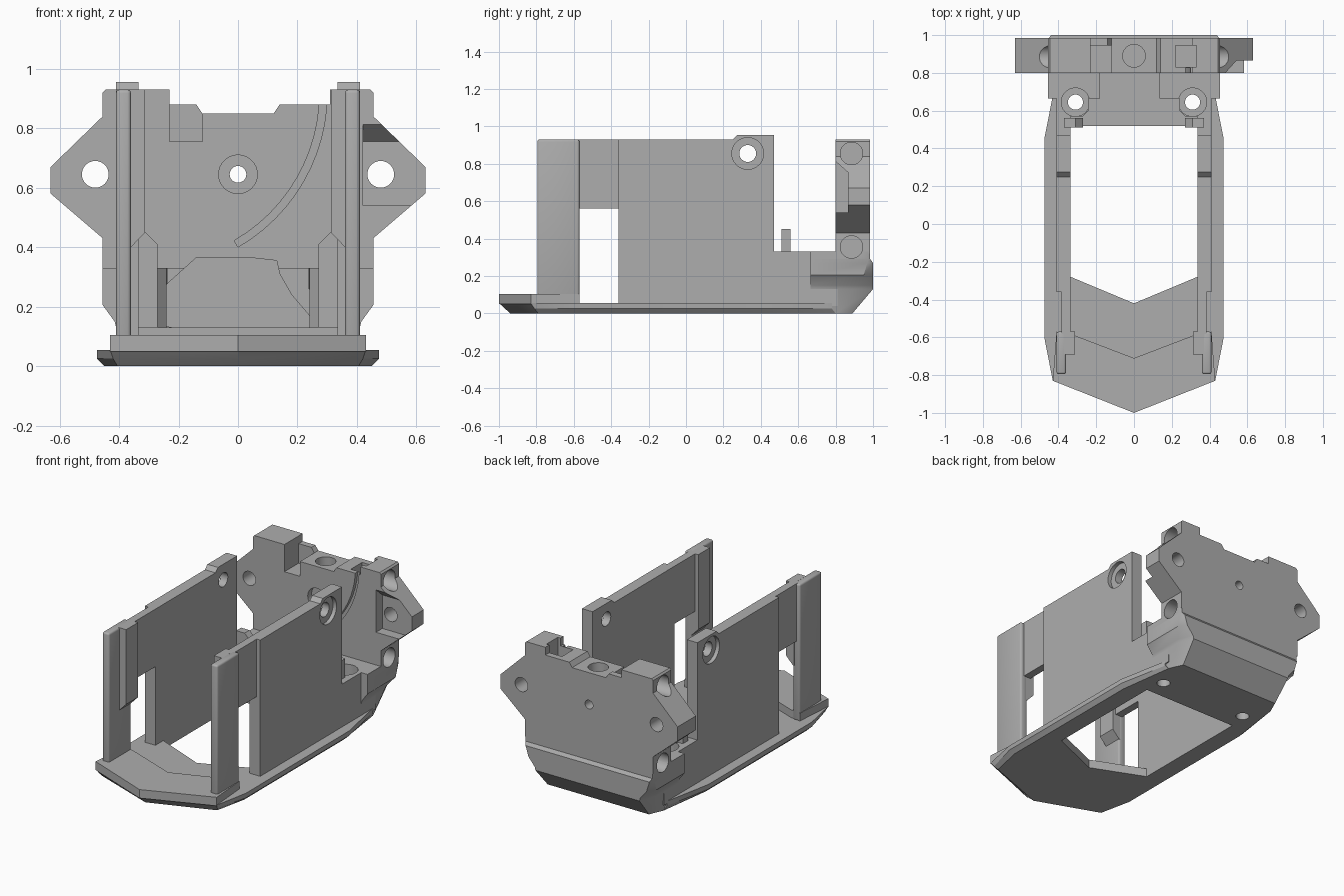
import bpy, bmesh, math
from mathutils import Matrix, Vector

cube = bpy.data.objects.get("Cube")
if cube:
    bpy.data.objects.remove(cube, do_unlink=True)

grey = bpy.data.materials.new("matte_grey")
grey.use_nodes = True
grey.diffuse_color = (0.42, 0.42, 0.42, 1)
grey.node_tree.nodes["Principled BSDF"].inputs["Base Color"].default_value = (0.42, 0.42, 0.42, 1)
parts = []


def finish(name, bm, helper=False):
    bmesh.ops.recalc_face_normals(bm, faces=bm.faces)
    mesh = bpy.data.meshes.new(name)
    bm.to_mesh(mesh)
    bm.free()
    mesh.materials.append(grey)
    ob = bpy.data.objects.new(name, mesh)
    bpy.context.collection.objects.link(ob)
    ob.hide_render = helper
    if not helper:
        parts.append(ob)
    return ob


def loft(name, rings, helper=False):
    """Closed solid through matching rings of 3D points."""
    bm = bmesh.new()
    loops = [[bm.verts.new(p) for p in r] for r in rings]
    n = len(rings[0])
    for a, b in zip(loops, loops[1:]):
        for i in range(n):
            bm.faces.new((a[i], a[(i + 1) % n], b[(i + 1) % n], b[i]))
    bm.faces.new(loops[0][::-1])
    bm.faces.new(loops[-1])
    return finish(name, bm, helper)


def prism(name, axis, profile, lo, hi, helper=False):
    """Extrude a profile along x (y,z), y (x,z) or z (x,y)."""
    place = {"x": lambda p, t: (t, p[0], p[1]),
             "y": lambda p, t: (p[0], t, p[1]),
             "z": lambda p, t: (p[0], p[1], t)}[axis]
    return loft(name, [[place(p, t) for p in profile] for t in (lo, hi)], helper)


def box(name, x, y, z, helper=False):
    return prism(name, "z", [(x[0], y[0]), (x[1], y[0]), (x[1], y[1]), (x[0], y[1])], *z, helper)


def drill(axis, centre, r, lo, hi):
    ring = [(centre[0] + r * math.cos(k * math.tau / 32),
             centre[1] + r * math.sin(k * math.tau / 32)) for k in range(32)]
    return prism("drill_cutter", axis, ring, lo, hi, True)


def bake(ob):
    graph = bpy.context.evaluated_depsgraph_get()
    mesh = bpy.data.meshes.new_from_object(ob.evaluated_get(graph))
    ob.modifiers.clear()
    ob.data = mesh


def cut(objects, cutters):
    for ob in objects:
        for c in cutters:
            m = ob.modifiers.new("cut", "BOOLEAN")
            m.operation, m.solver, m.object = "DIFFERENCE", "EXACT", c
        bake(ob)
    for c in cutters:
        bpy.data.objects.remove(c, do_unlink=True)


def soften(ob, width):
    m = ob.modifiers.new("soft_edges", "BEVEL")
    m.width, m.segments = width, 3
    bake(ob)


def both(ob):
    ob.modifiers.new("mirror", "MIRROR").use_mirror_merge = False
    bake(ob)
    return ob


def sym(half):
    """Complete a right-hand outline with its mirror image."""
    return half + [(-x, y) for x, y in reversed(half) if x]


# Pointed base frame with chamfered underside
foot = sym([(0, -.94), (.405, -.79), (.45, -.58), (.45, .44), (.40, .8)])
mid = sym([(0, -.967), (.42, -.81), (.475, -.6), (.475, .45), (.41, .78)])
rim = sym([(0, -1), (.43, -.83), (.475, -.6), (.475, .45), (.41, .78)])
base = loft("base_frame", [[(x, y, z) for x, y in o]
                           for o, z in ((foot, 0), (mid, .025), (rim, .055))])
opening = sym([(0, -.42), (.335, -.28), (.335, .52)])
cut([base], [prism("opening_cutter", "z", opening, -.1, .2, True)])

# Raised nose with a V shaped rear step
prism("nose_deck", "z", sym([(0, -1), (.43, -.83), (.41, -.57), (.34, -.58), (0, -.71)]), .05, .105)

# Side walls with front posts, recessed window panels and end bumps
post = box("front_post", (.36, .41), (-.795, -.57), (.05, .93))
soften(post, .012)
both(post)
rib = prism("post_rib", "y", [(.37, .40), (.36, .40), (.312, .45), (.312, .93), (.37, .93)], -.69, -.57)
both(rib)
both(box("window_panel", (.335, .385), (-.6, -.34), (.56, .93)))
wall = prism("side_wall", "x", [(-.36, .04), (.47, .04), (.47, .955), (.275, .955), (.25, .93), (-.36, .93)],
             .335, .41)
cut([wall], [drill("x", (.33, .855), .045, .2, .6), drill("x", (.33, .855), .085, .385, .6)])
both(wall)

# Low rear side walls with upright stops
both(box("low_side_wall", (.335, .41), (.46, .81), (.04, .33)))
both(prism("upright_stop", "y", [(.27, .13), (.27, .41), (.31, .45), (.37, .45), (.37, .13)], .51, .56))

# Rear floor, screw bosses and the sloped rear block
floor = box("rear_floor", (-.36, .36), (.52, .8), (0, .13))
boss = both(prism("screw_boss", "z", [(.24, .7), (.24, .6), (.27, .57), (.41, .57), (.41, .7)], .05, .33))
levels = [(.40, .80, .36, .89, 0), (.41, .90, .37, 1.0, .13), (.415, .91, .375, 1.0, .15),
          (.455, .95, .42, 1.0, .205), (.455, .97, .44, 1.0, .27), (.455, .975, .45, .985, .29),
          (.455, .975, .45, .985, .33)]
rear = loft("rear_block", [[(x, y, z) for x, y in sym([(a, .665), (a, b), (c, d)])]
                           for a, b, c, d, z in levels])

# Upright rear plate with pointed wings
outline = [(-.455, .32), (.455, .32), (.455, .43), (.63, .58), (.63, .67), (.455, .84), (.455, .92),
           (.445, .93), (.31, .93), (.31, .88), (.14, .88), (.12, .85), (-.12, .85), (-.14, .88),
           (-.23, .88), (-.23, .93), (-.445, .93), (-.455, .92), (-.455, .84), (-.63, .67), (-.63, .58),
           (-.455, .43)]
plate = prism("rear_plate", "y", outline, .8, .985)

# Cavity in the lower middle of the rear
cavity = [(-.22, .13), (.24, .13), (.24, .17), (.18, .24), (.14, .31), (.13, .355), (.04, .365),
          (-.14, .365), (-.24, .275), (-.27, .25), (-.27, .14)]
cut([rear, plate], [prism("cavity_cutter", "y", cavity, .6, .93, True)])

# Screw holes through the rear floor
holes = []
for s in (-1, 1):
    holes += [drill("z", (s * .31, .645), .04, -.1, .5), drill("z", (s * .31, .645), .075, .26, .5)]
cut([base, floor, boss, rear, bpy.data.objects["low_side_wall"]], holes)

# Plate holes, top pockets and wing relief
cutters = [drill("y", (0, .645), .028, .7, 1.1), drill("y", (0, .645), .065, .7, .84),
           drill("z", (0, .89), .06, .74, 1),
           box("slot_cutter", (-.23, -.12), (.7, .945), (.755, 1), True),
           box("pocket_cutter", (.22, .33), (.83, .945), (.7, 1), True),
           prism("relief_cutter", "x", [(.7, .54), (.865, .54), (.865, .755), (.7, .9)], .42, .8, True)]
for s in (-1, 1):
    lo, hi = sorted((s * .36, s * .8))
    cutters += [drill("y", (s * .48, .645), .045, .7, 1.1), drill("x", (.885, .855), .06, lo, hi)]
cut([plate], cutters)

# Lower side sockets
socket = []
for s in (-1, 1):
    lo, hi = sorted((s * .36, s * .8))
    socket.append(drill("x", (.885, .355), .06, lo, hi))
cut([plate, rear], socket)

# Curved cable groove in the front of the rear plate
arc = [(-.30 + r * math.cos(a), .92 + r * math.sin(a))
       for r, angles in ((.60, range(0, 61, 5)), (.575, range(60, -1, -5)))
       for a in (math.radians(-d) for d in angles)]
cut([plate], [prism("groove_cutter", "y", arc, .7, .825, True)])

# Smooth round holes, keep edges sharp
bpy.ops.object.select_all(action="DESELECT")
for ob in parts:
    ob.select_set(True)
bpy.context.view_layer.objects.active = plate
bpy.ops.object.shade_smooth_by_angle(angle=math.radians(30))
